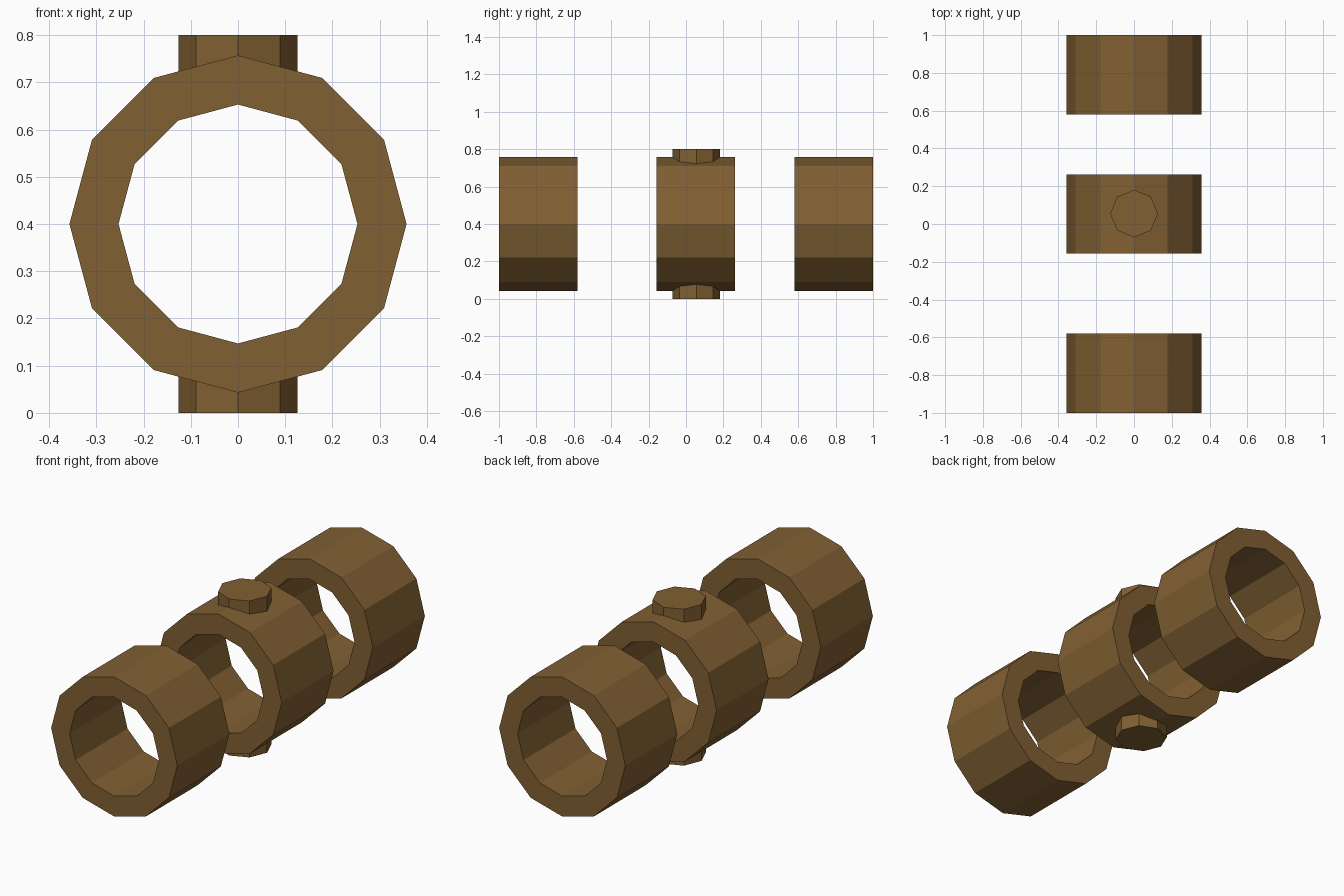
import bpy, bmesh, math

if "Cube" in bpy.data.objects:
    bpy.data.objects.remove(bpy.data.objects["Cube"])

bronze = bpy.data.materials.new("bronze brown")
bronze.diffuse_color = (0.22, 0.117, 0.033, 1)
bronze.use_nodes = True
bronze.node_tree.nodes["Principled BSDF"].inputs["Base Color"].default_value = bronze.diffuse_color


def finish(name, bm):
    bmesh.ops.recalc_face_normals(bm, faces=bm.faces)
    mesh = bpy.data.meshes.new(name)
    bm.to_mesh(mesh)
    bm.free()
    mesh.materials.append(bronze)
    obj = bpy.data.objects.new(name, mesh)
    bpy.context.collection.objects.link(obj)
    return obj


def ring(name, y0, y1, outer=0.357, inner=0.253, sides=12, zc=0.4):
    # Hollow tube along y: a square section carried round the axis
    bm = bmesh.new()
    section = [(outer, y0), (outer, y1), (inner, y1), (inner, y0)]
    loops = []
    for i in range(sides):
        a = 2 * math.pi * i / sides
        loops.append([bm.verts.new((r * math.cos(a), y, zc + r * math.sin(a)))
                      for r, y in section])
    for i in range(sides):
        p, q = loops[i], loops[(i + 1) % sides]
        for k in range(4):
            n = (k + 1) % 4
            bm.faces.new((p[k], p[n], q[n], q[k]))
    return finish(name, bm)


def peg(name, z0, z1, radius=0.126, yc=0.055, sides=8):
    # Octagonal stud whose inner end is buried in the ring wall
    bm = bmesh.new()
    bmesh.ops.create_cone(bm, cap_ends=True, segments=sides, radius1=radius,
                          radius2=radius, depth=z1 - z0)
    bmesh.ops.translate(bm, verts=bm.verts, vec=(0, yc, (z0 + z1) / 2))
    return finish(name, bm)


# Three tubes in a row
ring("front_ring", -1.0, -0.58)
ring("middle_ring", -0.157, 0.262)
ring("back_ring", 0.58, 1.0)

# Pivot pegs above and below the middle tube
peg("top_peg", 0.69, 0.8)
peg("bottom_peg", 0.0, 0.11)
